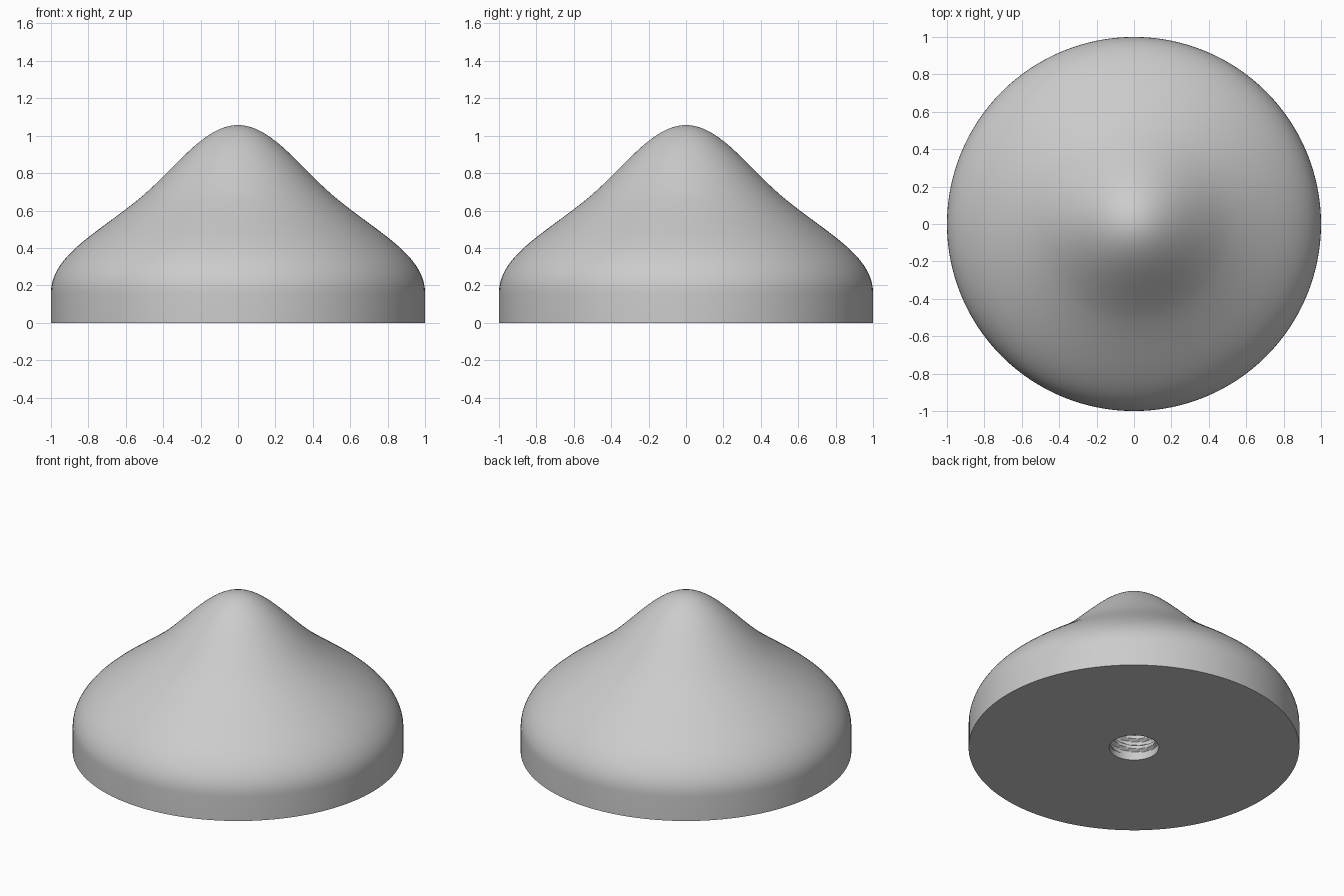
import bpy, bmesh, math
from mathutils import Vector
from mathutils.geometry import interpolate_bezier

cube = bpy.data.objects.get("Cube")
if cube:
    bpy.data.objects.remove(cube, do_unlink=True)

SIDES = 128
BORE, DEPTH, PITCH, GROOVE = 0.15, 0.5, 0.07, 0.02

grey = bpy.data.materials.new("light_grey")
grey.use_nodes = True
grey.diffuse_color = (0.6, 0.6, 0.6, 1)
grey.node_tree.nodes["Principled BSDF"].inputs["Base Color"].default_value = (0.6, 0.6, 0.6, 1)


def bezier(*points, steps=24):
    return interpolate_bezier(*[Vector(p) for p in points], steps)


def thread_radius(z, angle):
    """Bore radius with a helical ridge, plain near both ends."""
    phase = (z / PITCH - angle / math.tau) % 1
    ridge = min(1, max(0, 2 - abs(phase - 0.5) * 6))
    fade = min(1, max(0, (z - 0.03) / 0.02), (DEPTH - z) / 0.02)
    return BORE - GROOVE * ridge * fade


# Outer outline from the rounded tip down to the straight rim
outline = bezier((0, 1.057), (0.18, 1.057), (0.33, 0.83), (0.52, 0.67))[1:]
outline += bezier((0.52, 0.67), (0.75, 0.48), (1, 0.36), (1, 0.16))[1:]
outline.append(Vector((1, 0)))

bm = bmesh.new()
angles = [math.tau * i / SIDES for i in range(SIDES)]


def ring(radius, z):
    return [bm.verts.new((radius(a) * math.cos(a), radius(a) * math.sin(a), z)) for a in angles]


# Body rings, then threaded bore rings, stitched into one closed shell
rings = [ring(lambda a, r=p.x: r, p.y) for p in outline]
rows = 100
for k in range(rows + 1):
    z = DEPTH * k / rows
    rings.append(ring(lambda a: thread_radius(z, a), z))

for upper, lower in zip(rings, rings[1:]):
    for i in range(SIDES):
        j = (i + 1) % SIDES
        bm.faces.new((upper[i], lower[i], lower[j], upper[j]))

# Tip and bore end
for loop, height in ((rings[0], outline[0].y + 0.001), (rings[-1], DEPTH)):
    centre = bm.verts.new((0, 0, 1.057 if loop is rings[0] else height))
    for i in range(SIDES):
        bm.faces.new((centre, loop[i], loop[(i + 1) % SIDES]))

bmesh.ops.recalc_face_normals(bm, faces=bm.faces)
mesh = bpy.data.meshes.new("cone_cap")
bm.to_mesh(mesh)
bm.free()
mesh.materials.append(grey)
cap = bpy.data.objects.new("cone_cap", mesh)
bpy.context.collection.objects.link(cap)
bpy.context.view_layer.objects.active = cap
cap.select_set(True)
bpy.ops.object.shade_smooth_by_angle(angle=math.radians(30))
